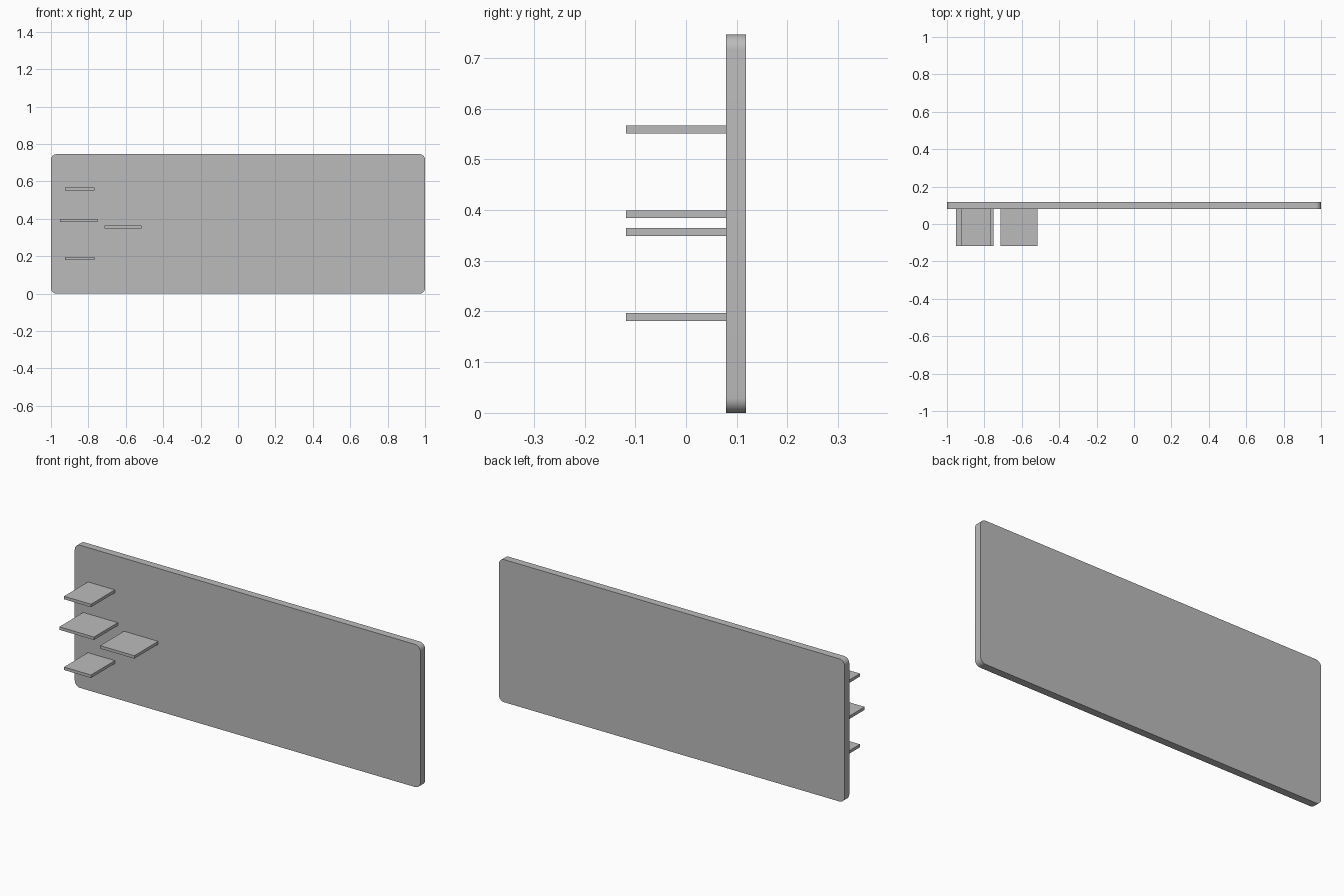
import bpy
import bmesh
from mathutils import Matrix

cube = bpy.data.objects.get("Cube")
if cube:
    bpy.data.objects.remove(cube, do_unlink=True)

grey = bpy.data.materials.new("plain_grey")
grey.use_nodes = True
colour = (0.5, 0.5, 0.5, 1)
grey.diffuse_color = colour
grey.node_tree.nodes["Principled BSDF"].inputs["Base Color"].default_value = colour


def box(name, low, high, corner=0):
    """Box between two corners, optionally rounding the edges along y."""
    size = [b - a for a, b in zip(low, high)]
    centre = [(a + b) / 2 for a, b in zip(low, high)]
    bm = bmesh.new()
    bmesh.ops.create_cube(bm, size=1)
    bmesh.ops.transform(bm, matrix=Matrix.Diagonal((*size, 1)), verts=bm.verts)
    if corner:
        edges = [e for e in bm.edges
                 if abs(e.verts[0].co.y - e.verts[1].co.y) > size[1] / 2]
        bmesh.ops.bevel(bm, geom=edges, offset=corner, segments=8,
                        profile=0.5, affect='EDGES')
    mesh = bpy.data.meshes.new(name)
    bm.to_mesh(mesh)
    bm.free()
    mesh.materials.append(grey)
    obj = bpy.data.objects.new(name, mesh)
    obj.location = centre
    bpy.context.collection.objects.link(obj)
    if corner:
        bpy.ops.object.select_all(action='DESELECT')
        obj.select_set(True)
        bpy.context.view_layer.objects.active = obj
        bpy.ops.object.shade_smooth_by_angle()
    return obj


# Upright panel with rounded corners
BACK, FACE, HEIGHT = 0.118, 0.079, 0.746
box("back_panel", (-1, FACE, 0), (1, BACK, HEIGHT), corner=0.03)

# Thin shelves: name, left end, right end, underside height
THICK = 0.0155
for name, x0, x1, z in (
    ("upper_shelf", -0.924, -0.768, 0.551),
    ("middle_shelf", -0.951, -0.751, 0.384),
    ("inner_shelf", -0.715, -0.517, 0.349),
    ("lower_shelf", -0.924, -0.768, 0.181),
):
    box(name, (x0, -BACK, z), (x1, FACE, z + THICK))
